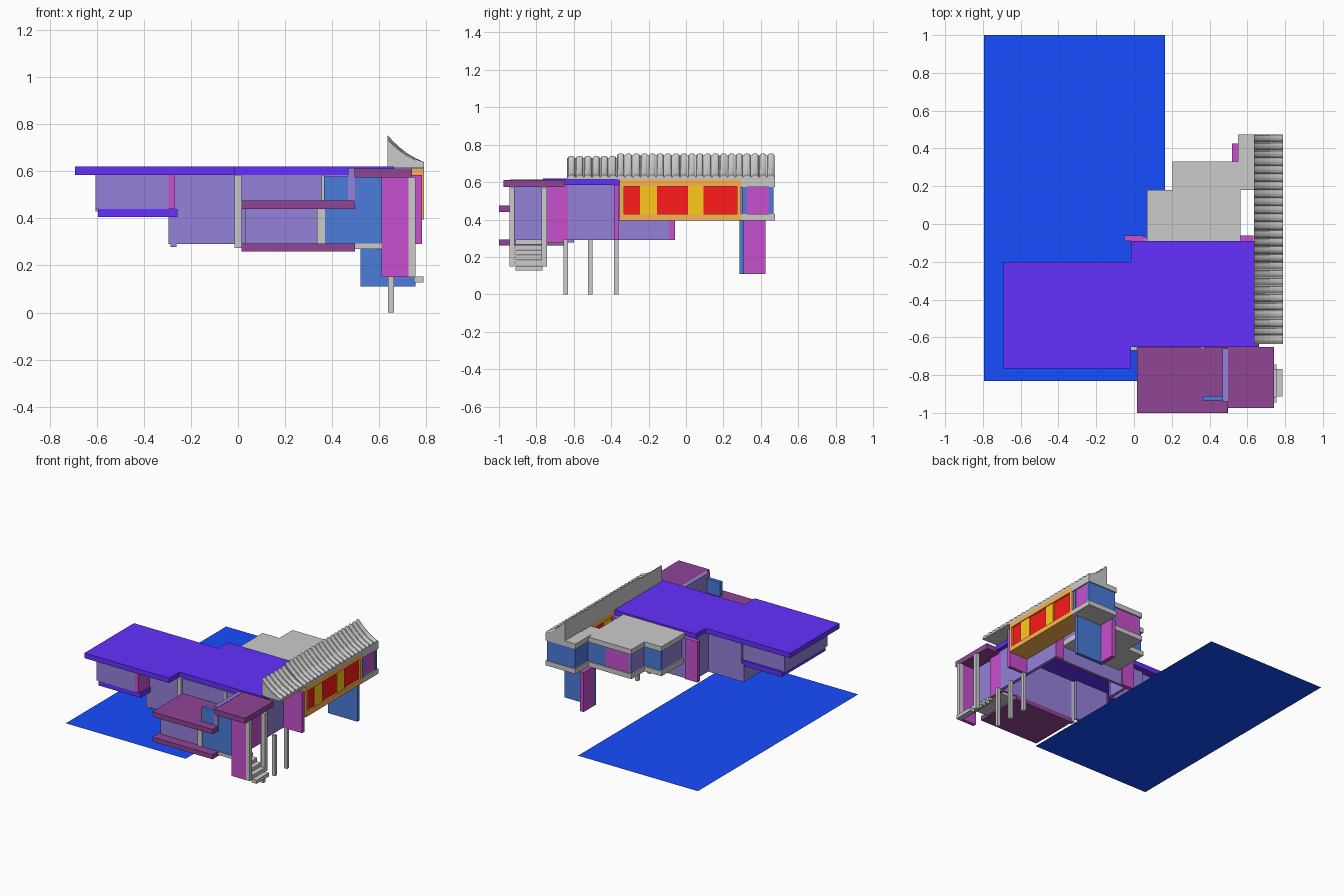
import bpy, bmesh, math

if "Cube" in bpy.data.objects:
    bpy.data.objects.remove(bpy.data.objects["Cube"])

COLORS = {
    "purple": (.13, .03, 1), "water": (.008, .075, 1), "violet": (.3, .22, .7),
    "magenta": (.58, .08, .62), "blue": (.07, .2, .7), "maroon": (.28, .058, .3),
    "red": (1, .01, .01), "orange": (1, .45, .08), "yellow": (1, .6, .01),
}
MATS = {}
for key, c in COLORS.items():
    MATS[key] = bpy.data.materials.new(key)
    MATS[key].diffuse_color = (*c, 1)


def finish(name, bm, mat):
    bmesh.ops.recalc_face_normals(bm, faces=bm.faces)
    me = bpy.data.meshes.new(name)
    bm.to_mesh(me)
    bm.free()
    ob = bpy.data.objects.new(name, me)
    bpy.context.collection.objects.link(ob)
    if mat:
        me.materials.append(MATS[mat])
    return ob


def prism(name, pts, vec, mat=None):
    """Extrude a 3D polygon along vec."""
    bm = bmesh.new()
    f = bm.faces.new([bm.verts.new(p) for p in pts])
    r = bmesh.ops.extrude_face_region(bm, geom=[f])
    bmesh.ops.translate(bm, vec=vec, verts=[v for v in r["geom"] if isinstance(v, bmesh.types.BMVert)])
    return finish(name, bm, mat)


def box(name, x0, x1, y0, y1, z0, z1, mat=None):
    return prism(name, [(x0, y0, z0), (x1, y0, z0), (x1, y1, z0), (x0, y1, z0)], (0, 0, z1 - z0), mat)


def slab(name, outline, z0, z1, mat=None):
    return prism(name, [(x, y, z0) for x, y in outline], (0, 0, z1 - z0), mat)


# water plane
bm = bmesh.new()
bm.faces.new([bm.verts.new(p) for p in
              [(-.795, -.83, .11), (.163, -.83, .11), (.163, 1, .11), (-.795, 1, .11)]])
finish("water_sheet", bm, "water")

# main flat roof
slab("main_roof", [(-.692, -.765), (-.015, -.765), (-.015, -.65), (.662, -.65), (.662, -.09),
                   (-.015, -.09), (-.015, -.2), (-.692, -.2)], .584, .62, "purple")

# main hall walls, open below
box("hall_front_wall", .015, .62, -.655, -.635, .29, .584, "violet")
box("hall_back_wall", .05, .56, -.09, -.07, .29, .584, "violet")
box("hall_back_panel_left", -.05, .05, -.09, -.06, .29, .584, "magenta")
box("hall_back_panel_right", .56, .632, -.09, -.06, .29, .584, "magenta")
box("hall_right_wall", .61, .632, -.63, -.07, .29, .584, "violet")
box("hall_left_wall", -.01, .01, -.24, -.09, .29, .584, "violet")
box("corner_post", -.015, .015, -.67, -.635, .275, .584)
box("hall_mullion", .355, .37, -.662, -.64, .475, .584)
box("side_panel", .61, .632, -.745, -.63, .275, .584, "magenta")
box("fin_panel", .632, .782, -.385, -.36, .29, .584, "magenta")

# middle left volume
box("middle_front_wall", -.275, -.01, -.63, -.61, .29, .584, "violet")
box("middle_back_wall", -.275, .0, -.26, -.24, .29, .584, "violet")
box("middle_left_wall", -.295, -.275, -.63, -.24, .29, .42, "violet")
box("middle_corner_post", -.287, -.262, -.63, -.6, .278, .3, "violet")

# upper left wing
box("wing_front_wall", -.605, -.27, -.75, -.73, .44, .584, "violet")
box("wing_back_wall", -.605, -.27, -.28, -.26, .43, .584, "violet")
box("wing_left_wall", -.605, -.585, -.73, -.28, .43, .584, "violet")
box("wing_right_wall", -.295, -.268, -.755, -.62, .44, .584, "magenta")
box("wing_floor", -.595, -.257, -.745, -.245, .405, .44, "purple")

# low front room with terrace slabs
box("terrace_upper_slab", .015, .495, -1, -.655, .44, .475, "maroon")
box("terrace_lower_slab", .015, .497, -1, -.63, .26, .293, "maroon")
box("front_room_glass", .03, .335, -.93, -.91, .293, .44, "violet")
box("front_room_left_wall", .03, .05, -.91, -.66, .293, .44, "violet")
box("front_room_post", .335, .37, -.94, -.91, .293, .44)
box("front_room_wall", .37, .61, -.935, -.91, .28, .44, "blue")

# entrance tower
box("tower_roof", .495, .74, -.975, -.65, .573, .612, "maroon")
box("tower_left_wall", .468, .497, -.94, -.66, .45, .614, "violet")
box("tower_front_wall", .497, .61, -.935, -.91, .44, .573, "blue")
box("parapet_fin", .365, .468, -.935, -.91, .475, .578, "blue")
box("tower_front_panel", .61, .725, -.945, -.92, .15, .573, "magenta")
box("tower_floor", .497, .61, -.94, -.65, .27, .293)
box("entrance_door", .6, .615, -.915, -.745, .29, .573, "violet")
for y in (-.945, -.772):
    box("entrance_post", .725, .755, y, y + .028, .15, .573)

# entrance stairs
for i in range(6):
    x = .787 - i * .032
    box("stair_tread", x - .04, x, -.912, -.768, .127 + i * .028, .152 + i * .028)

# columns under the tiled roof
for y in (-.643, -.512, -.374):
    box("column", .638, .662, y - .012, y + .012, 0, .292)

# rear annex roof and floor
annex = [(.07, -.09), (.565, -.09), (.565, .18), (.635, .18), (.635, .33), (.205, .33), (.205, .18), (.07, .18)]
floor = [(x, y) for x, y in annex]
slab("annex_roof", annex, .572, .608)
slab("annex_floor", floor, .395, .43)
box("end_bay_roof", .55, .79, .297, .475, .575, .612)
box("end_bay_floor", .55, .79, .297, .475, .395, .43)

# annex walls
Z = (.43, .575)
box("annex_left_wall", .08, .1, -.09, .15, *Z, "violet")
box("annex_step_wall", .08, .22, .15, .17, *Z, "blue")
box("annex_side_wall", .215, .235, .17, .32, *Z, "violet")
box("annex_back_magenta", .235, .42, .3, .32, *Z, "magenta")
box("annex_back_blue", .42, .56, .3, .32, *Z, "blue")
box("annex_right_wall", .54, .56, -.06, .18, *Z, "violet")
box("end_bay_left", .56, .58, .32, .465, *Z, "blue")
box("end_bay_back", .56, .785, .445, .468, *Z, "blue")
box("end_bay_panel", .76, .78, .325, .445, *Z, "magenta")
box("end_bay_front", .64, .782, .3, .325, *Z, "blue")

# support walls below the end bay
box("support_wall", .52, .755, .285, .31, .11, .395, "blue")
box("support_return", .52, .55, .31, .425, .11, .395, "magenta")

# orange gallery with red and yellow panels
box("gallery_floor", .635, .79, -.355, .297, .395, .43, "orange")
box("gallery_beam", .635, .79, -.355, .297, .577, .613, "orange")
for y in (-.355, .272):
    box("gallery_post", .765, .79, y, y + .023, .43, .577, "orange")
for y0, y1 in ((-.332, -.245), (-.155, .012), (.093, .272)):
    box("red_panel", .762, .778, y0, y1, .43, .577, "red")
for y0, y1 in ((-.245, -.155), (.012, .093)):
    box("yellow_panel", .766, .784, y0, y1, .43, .577, "yellow")

# curved tiled roof: solid body with rounded ribs
CURVE = [(.635, .743), (.66, .715), (.69, .688), (.72, .665), (.755, .644), (.79, .628)]


def tiled_roof(y0, y1, base, drop, count):
    curve = [(x, z - drop * (.79 - x) / .155) for x, z in CURVE]
    prof = curve + [(.79, base), (.635, base)]
    prism("tile_bed", [(x, y0, z) for x, z in prof], (0, y1 - y0, 0))
    pitch = (y1 - y0) / count
    for i in range(count):
        yc = y0 + pitch * (i + .5)
        bm = bmesh.new()
        rings = []
        for x, z in curve:
            rings.append([bm.verts.new((x, yc - math.cos(math.pi * k / 6) * pitch * .43,
                                        z - .002 + math.sin(math.pi * k / 6) * .013)) for k in range(7)])
        for a, b in zip(rings, rings[1:]):
            for k in range(7):
                n = (k + 1) % 7
                bm.faces.new((a[k], a[n], b[n], b[k]))
        bm.faces.new(rings[0])
        bm.faces.new(rings[-1][::-1])
        finish("tile_rib", bm, None)


tiled_roof(-.635, -.37, .615, .013, 6)
tiled_roof(-.37, .475, .61, 0, 20)

for m in bpy.data.materials:
    if m.users and not m.is_grease_pencil:
        m.use_nodes = True
        m.node_tree.nodes["Principled BSDF"].inputs["Base Color"].default_value = m.diffuse_color
